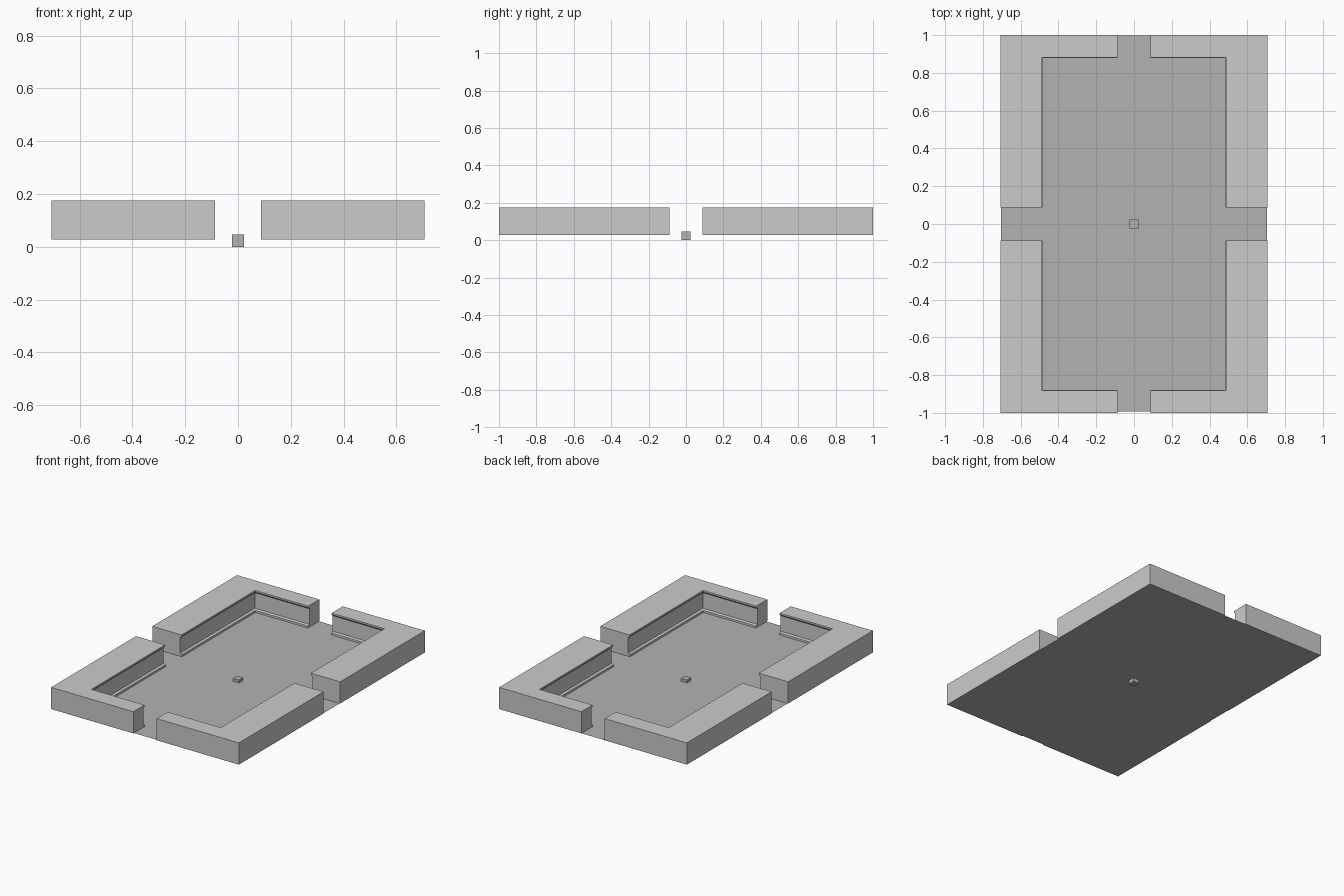
import bpy, bmesh

if "Cube" in bpy.data.objects:
    bpy.data.objects.remove(bpy.data.objects["Cube"])


def material(name, v):
    m = bpy.data.materials.new(name)
    m.diffuse_color = (v, v, v, 1)
    m.use_nodes = True
    m.node_tree.nodes["Principled BSDF"].inputs["Base Color"].default_value = m.diffuse_color
    return m


wall_mat = material("light grey", 0.60)
floor_mat = material("mid grey", 0.45)


def add_object(name, bm, mat):
    bmesh.ops.recalc_face_normals(bm, faces=bm.faces)
    me = bpy.data.meshes.new(name)
    bm.to_mesh(me)
    bm.free()
    me.materials.append(mat)
    ob = bpy.data.objects.new(name, me)
    bpy.context.collection.objects.link(ob)
    return ob


GAP = 0.088                 # half door width
XO, YO = 0.707, 1.0         # outer wall faces
XI, YI = 0.487, 0.881       # inner wall faces
Z0, Z1 = 0.027, 0.175       # floor level and wall top

# Corner wall: section with crown and skirting on the room side, (recess, z)
inner = [(0, Z1), (0, 0.164), (0.012, 0.152), (0.012, 0.046),
         (-0.003, 0.041), (-0.003, Z0)]
section = [(XO, YO, Z0), (XO, YO, Z1)]
section += [(XI + d, YI + d, z) for d, z in inner]

bm = bmesh.new()
rings = []
for station in range(3):    # door end, mitred corner, door end
    ring = []
    for x, y, z in section:
        px = GAP if station == 0 else x
        py = GAP if station == 2 else y
        ring.append(bm.verts.new((px, py, z)))
    rings.append(ring)
n = len(section)
for a, b in zip(rings, rings[1:]):
    for i in range(n):
        j = (i + 1) % n
        bm.faces.new((a[i], a[j], b[j], b[i]))
bm.faces.new(rings[0])
bm.faces.new(rings[-1])
walls = add_object("corner_walls", bm, wall_mat)
mirror = walls.modifiers.new("Mirror", "MIRROR")
mirror.use_axis = (True, True, False)
mirror.use_mirror_merge = False

# Floor: a single thin sheet, just covering the underside of the walls
bm = bmesh.new()
z = Z0 - 0.0005
bm.faces.new([bm.verts.new((x, y, z)) for x, y in
              ((-0.703, -0.993), (0.703, -0.993), (0.703, 0.998), (-0.703, 0.998))])
floor = add_object("floor", bm, floor_mat)

# Small block through the middle of the floor
bm = bmesh.new()
bmesh.ops.create_cube(bm, size=0.046)
block = add_object("centre_block", bm, floor_mat)
block.location.z = 0.023
